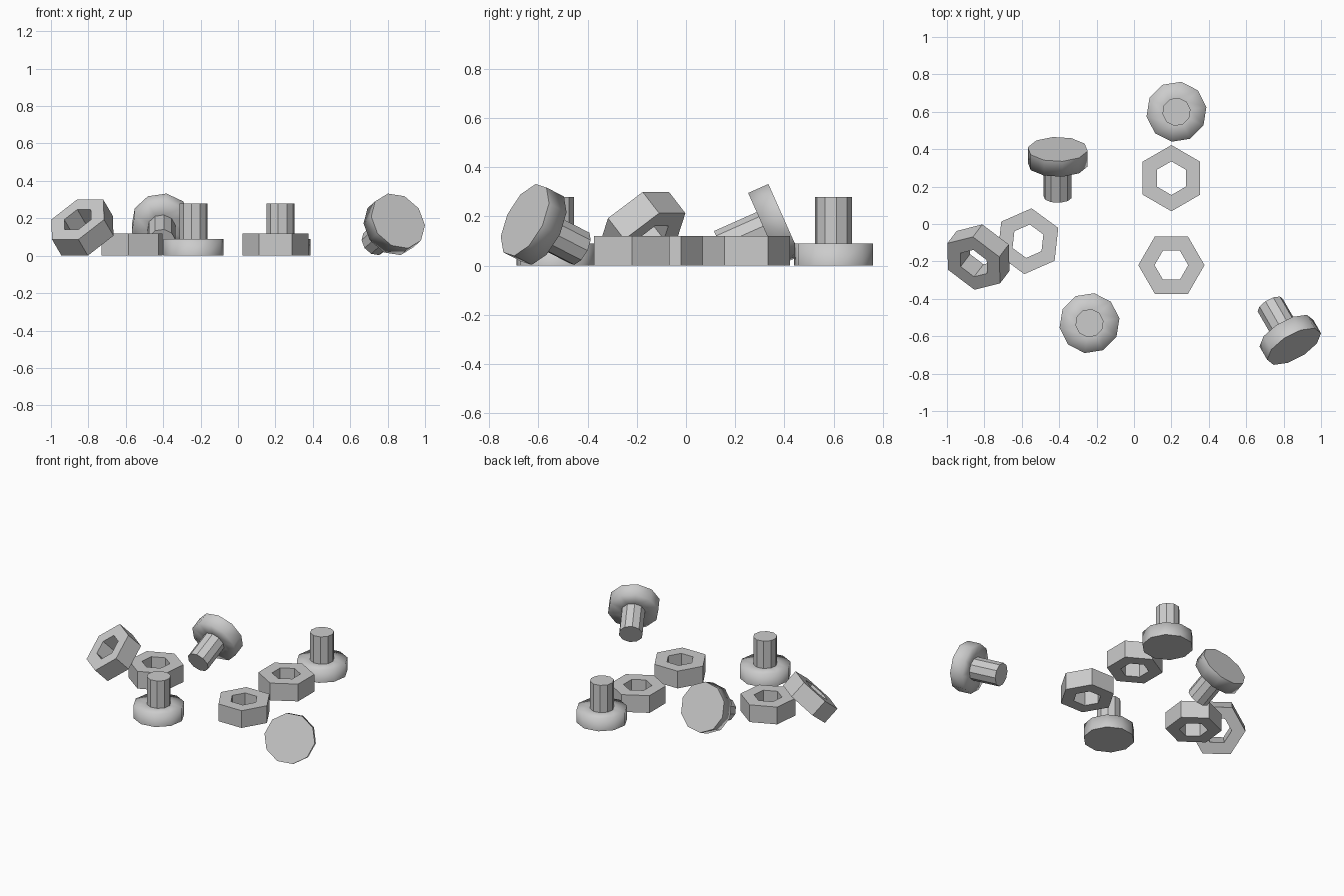
import bpy, bmesh
from math import sin, cos, pi, radians
from mathutils import Matrix, Vector

if "Cube" in bpy.data.objects:
    bpy.data.objects.remove(bpy.data.objects["Cube"])


def lathe(name, profile, sides, closed, matrix, phase=0.0, smooth_bands=()):
    """Revolve an (radius, height) profile; closed joins it into a ring, else both ends are capped."""
    bm = bmesh.new()
    rings = [[bm.verts.new((r * cos(phase + 2 * pi * i / sides),
                            r * sin(phase + 2 * pi * i / sides), z))
              for i in range(sides)] for r, z in profile]
    count = len(rings)
    for b in range(count if closed else count - 1):
        lo, hi = rings[b], rings[(b + 1) % count]
        for i in range(sides):
            j = (i + 1) % sides
            bm.faces.new((lo[i], lo[j], hi[j], hi[i])).smooth = b in smooth_bands
    if not closed:
        bm.faces.new(rings[0][::-1])
        bm.faces.new(rings[-1])
    bmesh.ops.recalc_face_normals(bm, faces=bm.faces)
    mesh = bpy.data.meshes.new(name)
    bm.to_mesh(mesh)
    bm.free()
    obj = bpy.data.objects.new(name, mesh)
    bpy.context.collection.objects.link(obj)
    obj.matrix_world = matrix
    return obj


def frame(x_axis, z_axis, origin):
    """Placement matrix from a local x direction, a local z direction and an origin."""
    z = Vector(z_axis).normalized()
    y = z.cross(Vector(x_axis)).normalized()
    rot = Matrix((y.cross(z), y, z)).transposed()
    return Matrix.Translation(origin) @ rot.to_4x4()


BOLT = [(0.162, 0), (0.162, 0.09), (0.076, 0.09), (0.076, 0.28)]
NUT = [(0.177, -0.06), (0.177, 0.06), (0.09, 0.06), (0.09, -0.06)]


def bolt(name, matrix):
    lathe(name, BOLT, 10, False, matrix, radians(9), smooth_bands=(0, 1))


def nut(name, matrix):
    lathe(name, NUT, 6, True, matrix)


# Bolts standing on their heads
bolt("standing_bolt_back", Matrix.Translation((0.227, 0.60, 0)))
bolt("standing_bolt_front", Matrix.Translation((-0.238, -0.53, 0)))

# Bolts lying on head rim and shaft tip
tilt = radians(24)
for name, side, run, origin in (
        ("lying_bolt_left", (1, 0, 0), (0, -1), (-0.408, 0.40, 0.186)),
        ("lying_bolt_right", (0.866, 0.5, 0), (-0.5, 0.866), (0.856, -0.655, 0.186))):
    axis = (run[0] * cos(tilt), run[1] * cos(tilt), -sin(tilt))
    bolt(name, frame(side, axis, origin))

# Nuts lying flat
for name, x, y, turn in (("flat_nut_front", 0.20, -0.22, 0),
                         ("flat_nut_back", 0.20, 0.245, 30),
                         ("flat_nut_left", -0.567, -0.092, 23.7)):
    nut(name, Matrix.Translation((x, y, 0.06)) @ Matrix.Rotation(radians(turn), 4, 'Z'))

# Nut leaning on its neighbour, resting on one edge
nut("leaning_nut", frame((0.797, -0.604, 0), (-0.42, -0.554, 0.719), (-0.832, -0.177, 0.15)))
